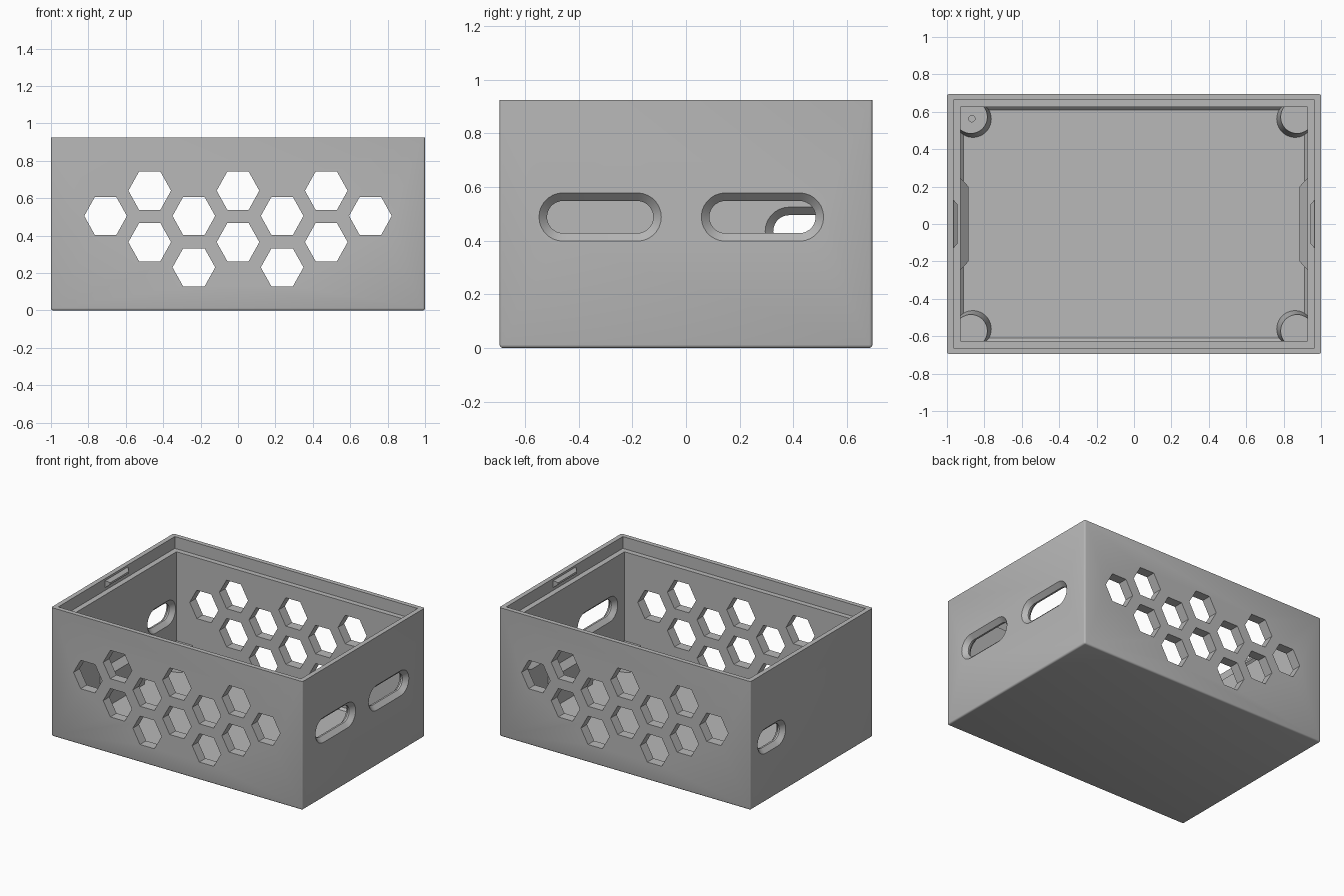
import bpy, bmesh, math

if "Cube" in bpy.data.objects:
    bpy.data.objects.remove(bpy.data.objects["Cube"])

grey = bpy.data.materials.new("grey_plastic")
grey.diffuse_color = (0.48, 0.48, 0.48, 1)
grey.use_nodes = True
grey.node_tree.nodes["Principled BSDF"].inputs["Base Color"].default_value = grey.diffuse_color


def loft(name, rings):
    """Closed solid through rings that share a point count."""
    bm = bmesh.new()
    loops = [[bm.verts.new(p) for p in r] for r in rings]
    n = len(loops[0])
    for a, b in zip(loops, loops[1:]):
        for i in range(n):
            j = (i + 1) % n
            bm.faces.new((a[i], a[j], b[j], b[i]))
    bm.faces.new(loops[0])
    bm.faces.new(loops[-1])
    bmesh.ops.recalc_face_normals(bm, faces=bm.faces)
    me = bpy.data.meshes.new(name)
    bm.to_mesh(me)
    bm.free()
    me.materials.append(grey)
    ob = bpy.data.objects.new(name, me)
    bpy.context.collection.objects.link(ob)
    return ob


def rect_z(hx, hy, z):
    return [(-hx, -hy, z), (hx, -hy, z), (hx, hy, z), (-hx, hy, z)]


def rect_x(x, hy, z0, z1):
    return [(x, -hy, z0), (x, hy, z0), (x, hy, z1), (x, -hy, z1)]


def circle_z(cx, cy, r, z, n=40):
    return [(cx + r * math.cos(math.tau * i / n),
             cy + r * math.sin(math.tau * i / n), z) for i in range(n)]


def stadium_x(x, cy, cz, straight, r, n=14):
    pts = []
    for side, start in ((1, -math.pi / 2), (-1, math.pi / 2)):
        for i in range(n + 1):
            a = start + math.pi * i / n
            pts.append((x, cy + side * straight + r * math.cos(a),
                        cz + r * math.sin(a)))
    return pts


def apply_mod(ob, mod):
    bpy.context.view_layer.objects.active = ob
    bpy.ops.object.modifier_apply(modifier=mod.name)


def cut(ob, cutter):
    mod = ob.modifiers.new("cut", 'BOOLEAN')
    mod.operation = 'DIFFERENCE'
    mod.solver = 'EXACT'
    mod.object = cutter
    apply_mod(ob, mod)
    bpy.data.objects.remove(cutter)


def smooth(ob):
    bpy.ops.object.select_all(action='DESELECT')
    ob.select_set(True)
    bpy.context.view_layer.objects.active = ob
    bpy.ops.object.shade_smooth_by_angle(angle=math.radians(30))


H, FLOOR, LEDGE = 0.925, 0.06, 0.84

# Outer block with softly rounded bottom and upright edges
crate = loft("crate_body", [rect_z(1, 0.695, 0), rect_z(1, 0.695, H)])
bm = bmesh.new()
bm.from_mesh(crate.data)
edges = [e for e in bm.edges if min(v.co.z for v in e.verts) < 0.01]
bmesh.ops.bevel(bm, geom=edges, offset=0.012, segments=3, profile=0.5,
                affect='EDGES')
bm.to_mesh(crate.data)
bm.free()

# Cavity with chamfered floor edge and stepped lid ledge
cut(crate, loft("cavity", [
    rect_z(0.912, 0.61, FLOOR), rect_z(0.927, 0.625, FLOOR + 0.015),
    rect_z(0.927, 0.625, LEDGE), rect_z(0.966, 0.662, LEDGE),
    rect_z(0.966, 0.662, H + 0.05)]))

# Honeycomb openings through the front and back walls
columns = {0: (0.64, 0.365), 0.236: (0.505, 0.23),
           0.472: (0.64, 0.365), 0.708: (0.505,)}
for cx, heights in columns.items():
    for x in {cx, -cx}:
        for z in heights:
            hexagon = [(x + 0.114 * math.cos(k * math.pi / 3),
                        z + 0.118 * math.sin(k * math.pi / 3))
                       for k in range(6)]
            cut(crate, loft("hex_cutter", [[(px, y, pz) for px, pz in hexagon]
                                           for y in (-0.8, 0.8)]))

# Hand slots, chamfered on both faces: side, y, z, half straight length
for side, cy, cz, straight in ((1, -0.32, 0.488, 0.138),
                               (1, 0.285, 0.488, 0.138),
                               (-1, 0.455, 0.435, 0.07)):
    cut(crate, loft("slot_cutter", [
        stadium_x(side * x, cy, cz, straight, r)
        for x, r in ((1.01, 0.10), (0.97, 0.06),
                     (0.957, 0.06), (0.917, 0.10))]))
smooth(crate)

# Tapered corner posts standing on the floor
for sx in (-1, 1):
    for sy in (-1, 1):
        post = loft("corner_post", [
            circle_z(sx * 0.86, sy * 0.56, 0.10, FLOOR - 0.02),
            circle_z(sx * 0.872, sy * 0.572, 0.088, 0.20)])
        if sx < 0 < sy:
            cut(post, loft("hole_cutter", [
                circle_z(-0.867, 0.563, 0.017, z, 20) for z in (0.1, 0.3)]))
        smooth(post)

# Side blocks near the floor and snap bumps in the rim
for s in (-1, 1):
    loft("side_block", [rect_x(s * 0.95, 0.245, 0.04, 0.32),
                        rect_x(s * 0.927, 0.245, 0.04, 0.32),
                        rect_x(s * 0.885, 0.20, 0.04, 0.28)])
    loft("snap_bump", [rect_x(s * 0.975, 0.13, 0.86, 0.91),
                       rect_x(s * 0.966, 0.13, 0.86, 0.91),
                       rect_x(s * 0.943, 0.105, 0.878, 0.892)])
